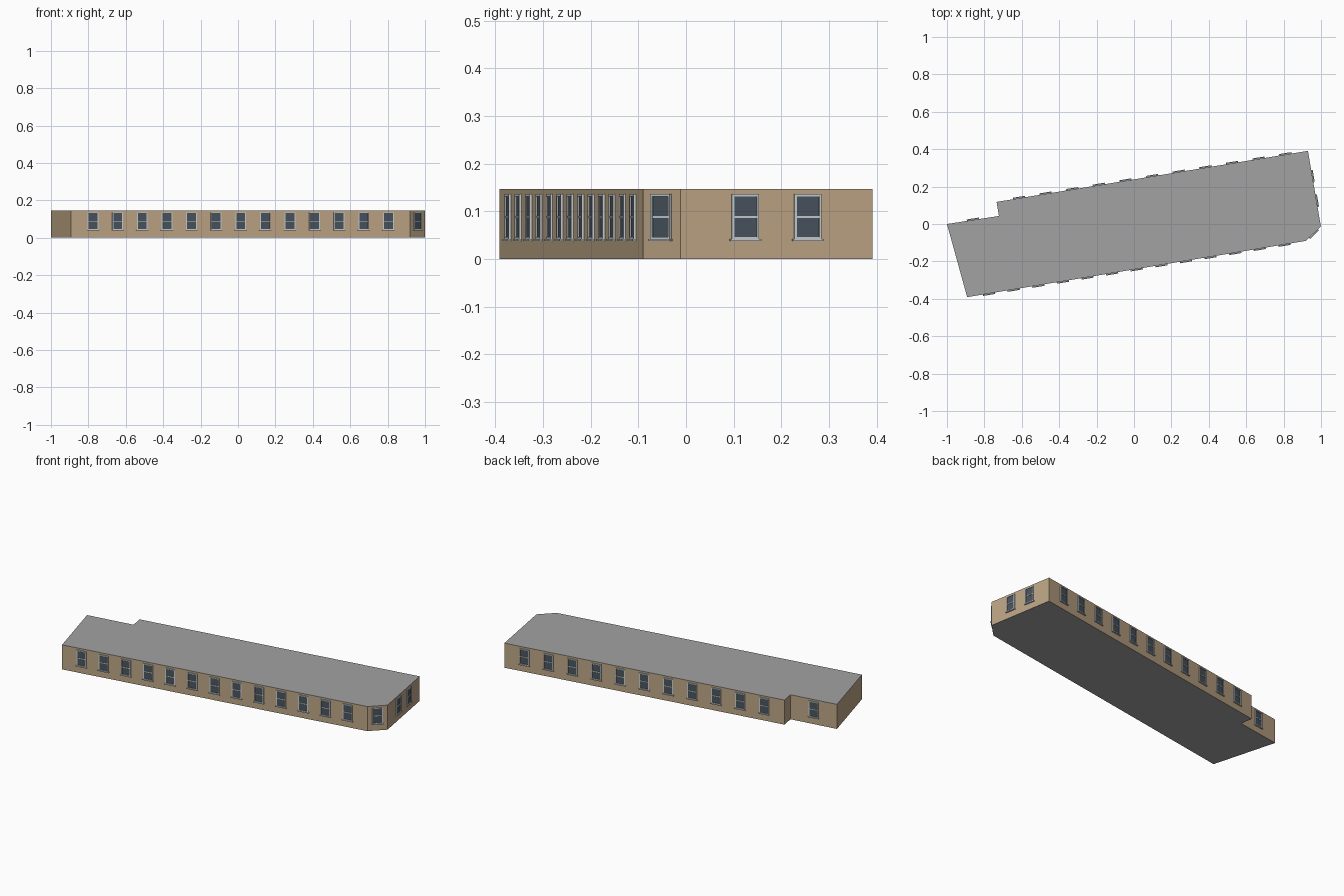
import bpy, bmesh, math
from mathutils import Vector, Matrix

if "Cube" in bpy.data.objects:
    bpy.data.objects.remove(bpy.data.objects["Cube"])

HEIGHT = 0.147


def material(name, rgb):
    m = bpy.data.materials.new(name)
    m.diffuse_color = (*rgb, 1)
    m.use_nodes = True
    m.node_tree.nodes["Principled BSDF"].inputs["Base Color"].default_value = m.diffuse_color
    return m


wall_mat = material("tan wall", (0.51, 0.38, 0.235))
roof_mat = material("grey roof", (0.36, 0.36, 0.36))
frame_mat = material("pale frame", (0.58, 0.62, 0.64))
glass_mat = material("dark glass", (0.066, 0.088, 0.112))

# Footprint, counter-clockwise from the left corner
A, B, C, D, E, F, G = [Vector(p) for p in (
    (-1.0, 0.0), (-0.892, -0.391), (0.92, -0.09), (0.999, -0.012),
    (0.93, 0.391), (-0.735, 0.118), (-0.722, 0.043))]

# Building body: extruded footprint, grey on horizontal faces
bm = bmesh.new()
base = bm.faces.new([bm.verts.new((p.x, p.y, 0)) for p in (A, B, C, D, E, F, G)])
top = bmesh.ops.extrude_face_region(bm, geom=[base], use_keep_orig=True)["geom"]
bmesh.ops.translate(bm, vec=(0, 0, HEIGHT),
                    verts=[v for v in top if isinstance(v, bmesh.types.BMVert)])
bmesh.ops.recalc_face_normals(bm, faces=bm.faces)
for f in bm.faces:
    f.material_index = 1 if abs(f.normal.z) > 0.5 else 0
mesh = bpy.data.meshes.new("building_body")
bm.to_mesh(mesh)
bm.free()
mesh.materials.append(wall_mat)
mesh.materials.append(roof_mat)
bpy.context.collection.objects.link(bpy.data.objects.new("building_body", mesh))


def add_box(bm, x0, x1, z0, z1, depth, mat):
    """Box on the wall plane standing out by depth (outward is -y)."""
    loc = Matrix.Translation(((x0 + x1) / 2, -depth / 2, (z0 + z1) / 2))
    scale = Matrix.Diagonal((x1 - x0, depth, z1 - z0, 1))
    verts = bmesh.ops.create_cube(bm, size=1, matrix=loc @ scale)["verts"]
    for f in {f for v in verts for f in v.link_faces}:
        f.material_index = mat


# One shared window: glass, frame bars, meeting rail and sill
W, T, Z0, Z1 = 0.029, 0.005, 0.041, 0.136
bm = bmesh.new()
add_box(bm, -W + T, W - T, Z0 + T, Z1 - T, 0.002, 1)
for s in (-1, 1):
    x = s * (W - T / 2)
    add_box(bm, x - T / 2, x + T / 2, Z0, Z1, 0.005, 0)
add_box(bm, -W + T, W - T, Z1 - T, Z1, 0.005, 0)
add_box(bm, -W + T, W - T, Z0, Z0 + T, 0.005, 0)
add_box(bm, -W + T, W - T, 0.0865, 0.0905, 0.004, 0)
add_box(bm, -0.033, 0.033, 0.038, 0.042, 0.008, 0)
window = bpy.data.meshes.new("window")
bm.to_mesh(window)
bm.free()
window.materials.append(frame_mat)
window.materials.append(glass_mat)


def window_row(name, a, b, count, margin):
    """Evenly spaced windows along wall a-b, first and last inset by margin."""
    length = (b - a).length
    direction = (b - a) / length
    for i in range(count):
        t = length / 2 if count == 1 else margin + i * (length - 2 * margin) / (count - 1)
        p = a + direction * t
        ob = bpy.data.objects.new(f"{name}_window_{i + 1}", window)
        ob.location = (p.x, p.y, 0)
        ob.rotation_euler.z = math.atan2(direction.y, direction.x)
        bpy.context.collection.objects.link(ob)


window_row("front", B, C, 13, 0.118)
window_row("corner", C, D, 1, 0)
window_row("right_end", D, E, 2, 0.138)
window_row("back", E, F, 11, 0.122)
window_row("back_wing", G, A, 1, 0)
